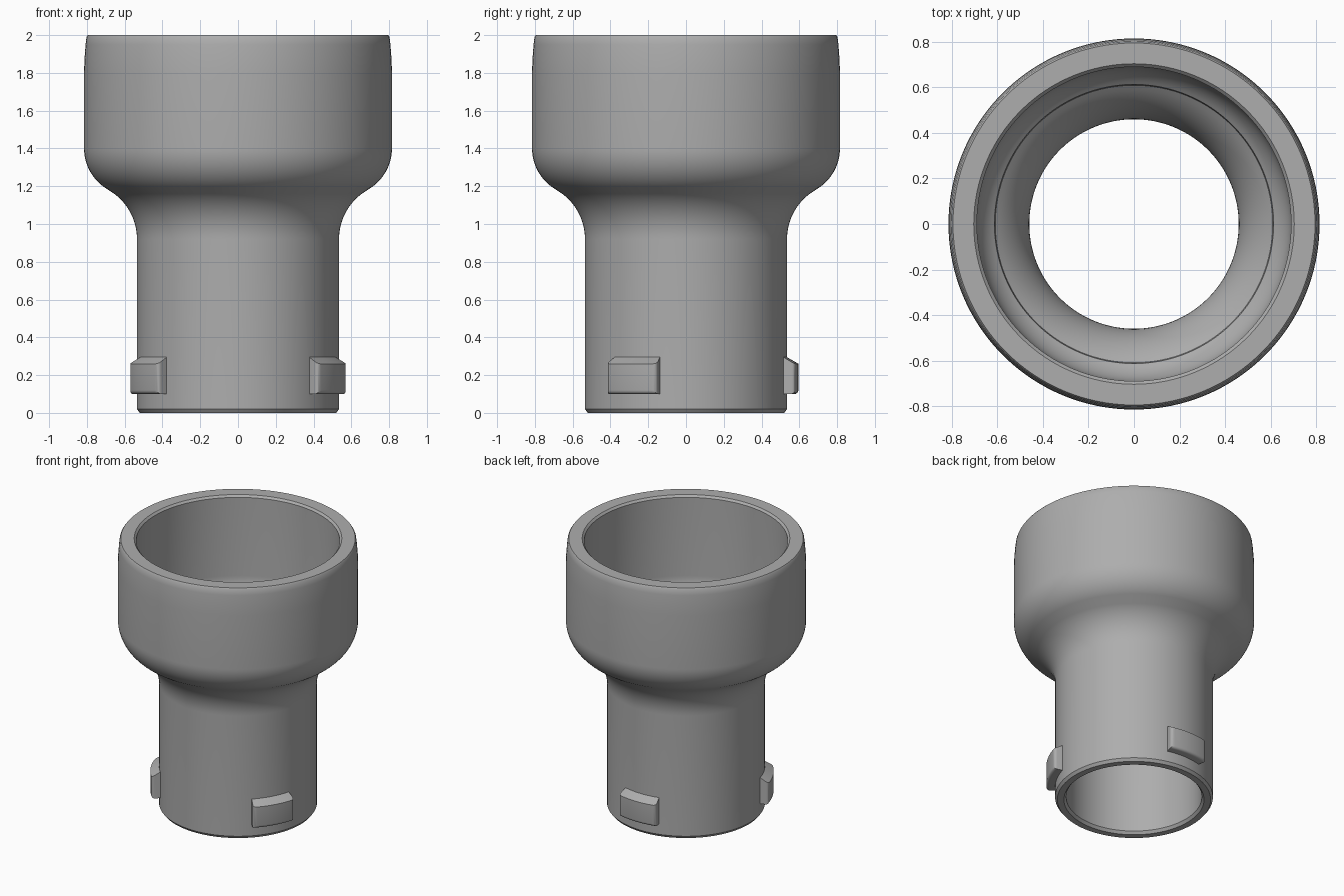
import bpy, bmesh
from math import sin, cos, radians
from mathutils import Vector

if "Cube" in bpy.data.objects:
    bpy.data.objects.remove(bpy.data.objects["Cube"], do_unlink=True)

GREY = (0.42, 0.42, 0.42, 1)
grey = bpy.data.materials.new("plain grey")
grey.use_nodes = True
grey.diffuse_color = GREY
grey.node_tree.nodes["Principled BSDF"].inputs["Base Color"].default_value = GREY


def arc(cx, cz, radius, start, end, steps=12):
    """Points (r, z) along an arc, angles in degrees."""
    angles = [radians(start + (end - start) * i / steps) for i in range(steps + 1)]
    return [(cx + radius * cos(a), cz + radius * sin(a)) for a in angles]


def sweep(profile, start, end, steps):
    """Cross-section swept about z; a full turn closes on itself, otherwise ends are capped."""
    bm = bmesh.new()
    full = end - start == 360
    rings = []
    for i in range(steps if full else steps + 1):
        a = radians(start + (end - start) * i / steps)
        rings.append([bm.verts.new((r * cos(a), r * sin(a), z)) for r, z in profile])
    n = len(profile)
    pairs = list(zip(rings, rings[1:])) + ([(rings[-1], rings[0])] if full else [])
    for a, b in pairs:
        for j in range(n):
            k = (j + 1) % n
            bm.faces.new((a[j], b[j], b[k], a[k]))
    if not full:
        bm.faces.new(rings[0])
        bm.faces.new(rings[-1])
    bmesh.ops.recalc_face_normals(bm, faces=bm.faces[:])
    return bm


def finish(bm, name):
    mesh = bpy.data.meshes.new(name)
    bm.to_mesh(mesh)
    bm.free()
    mesh.materials.append(grey)
    obj = bpy.data.objects.new(name, mesh)
    bpy.context.collection.objects.link(obj)
    bpy.ops.object.select_all(action="DESELECT")
    obj.select_set(True)
    bpy.context.view_layer.objects.active = obj
    bpy.ops.object.shade_smooth_by_angle(angle=radians(30))
    return obj


# Hollow body: tube, flared shoulder and wide socket
outer = [(0.52, 0), (0.535, 0.02)]
outer += arc(0.835, 0.92, 0.30, 180, 127)
outer += arc(0.565, 1.40, 0.25, -53, 0)
outer += [(0.815, 1.80), (0.813, 1.87), (0.807, 1.95), (0.802, 1.99), (0.795, 2.0)]
inner = [(0.704, 2.0), (0.69, 1.985)]
inner += arc(0.49, 1.40, 0.20, 0, -52)
inner += arc(0.835, 0.92, 0.375, 127, 180)
inner += [(0.46, 0.02), (0.475, 0)]
finish(sweep(outer + inner, 0, 360, 128), "hollow_body")

# Three bayonet lugs with sloped tops and rounded outer edges
lug_section = [(0.50, 0.10), (0.595, 0.10), (0.595, 0.26), (0.50, 0.315)]
for name, angle in (("back_lug", 90), ("left_lug", -30), ("right_lug", 210)):
    bm = sweep(lug_section, angle - 15, angle + 15, 10)
    rounded = []
    for e in bm.edges:
        outside = all(Vector(v.co.xy).length > 0.59 for v in e.verts)
        low = all(v.co.z < 0.11 for v in e.verts)
        upright = abs(e.verts[0].co.z - e.verts[1].co.z) > 0.1
        if outside and (low or upright):
            # Keep only corners of the block, not lines across its curved face
            if e.calc_face_angle(0) > radians(30):
                rounded.append(e)
    bmesh.ops.bevel(bm, geom=rounded, offset=0.02, segments=4, profile=0.5,
                    affect="EDGES", clamp_overlap=True)
    finish(bm, name)
